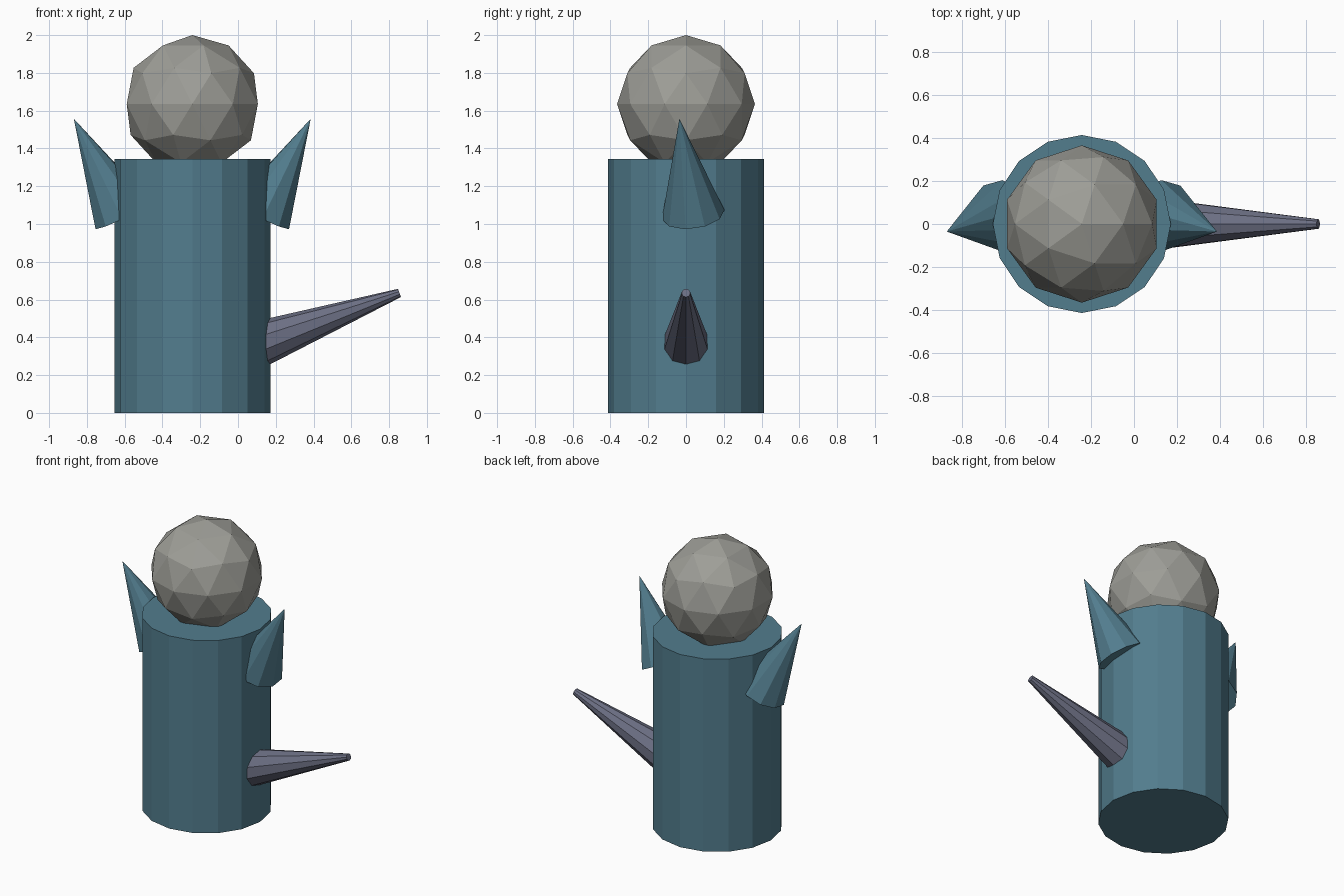
import bpy
import bmesh
from mathutils import Vector, Matrix

if "Cube" in bpy.data.objects:
    bpy.data.objects.remove(bpy.data.objects["Cube"])

CX = -0.242  # the body axis


def material(name, rgb):
    m = bpy.data.materials.new(name)
    m.diffuse_color = (*rgb, 1)
    m.use_nodes = True
    m.node_tree.nodes["Principled BSDF"].inputs["Base Color"].default_value = m.diffuse_color
    return m


BLUE = material("blue", (0.085, 0.205, 0.27))
STONE = material("warm_grey", (0.34, 0.34, 0.31))
SLATE = material("slate", (0.15, 0.16, 0.23))


def make_object(name, bm, mat):
    bmesh.ops.recalc_face_normals(bm, faces=bm.faces)
    mesh = bpy.data.meshes.new(name)
    bm.to_mesh(mesh)
    bm.free()
    mesh.materials.append(mat)
    obj = bpy.data.objects.new(name, mesh)
    bpy.context.collection.objects.link(obj)
    return obj


def tapered(name, start, end, r1, r2, sides, mat, mirror=False):
    """Cone or cylinder from start to end, optionally mirrored across the body axis."""
    start, end = Vector(start), Vector(end)
    axis = end - start
    bm = bmesh.new()
    bmesh.ops.create_cone(bm, cap_ends=True, segments=sides,
                          radius1=r1, radius2=r2, depth=axis.length)
    bmesh.ops.remove_doubles(bm, verts=bm.verts, dist=1e-5)
    rot = axis.to_track_quat('Z', 'Y').to_matrix().to_4x4()
    bm.transform(Matrix.Translation((start + end) / 2) @ rot)
    if mirror:
        flip = Matrix.Diagonal((-1, 1, 1, 1))
        bm.transform(Matrix.Translation((2 * CX, 0, 0)) @ flip)
    return make_object(name, bm, mat)


# Body
tapered("body", (CX, 0, 0), (CX, 0, 1.345), 0.413, 0.413, 16, BLUE)

# Head, sunk slightly into the body
bm = bmesh.new()
bmesh.ops.create_icosphere(bm, subdivisions=2, radius=0.365)
bm.transform(Matrix.Translation((CX, 0, 1.635)))
make_object("head", bm, STONE)

# Pointed side fins
for name, mirror in (("right_fin", False), ("left_fin", True)):
    tapered(name, (0.128, 0.038, 1.05), (0.385, -0.035, 1.557),
            0.167, 0, 10, BLUE, mirror)

# Tail with a small blunt end
tapered("tail", (0.103, 0, 0.361), (0.855, 0, 0.635), 0.124, 0.023, 10, SLATE)
